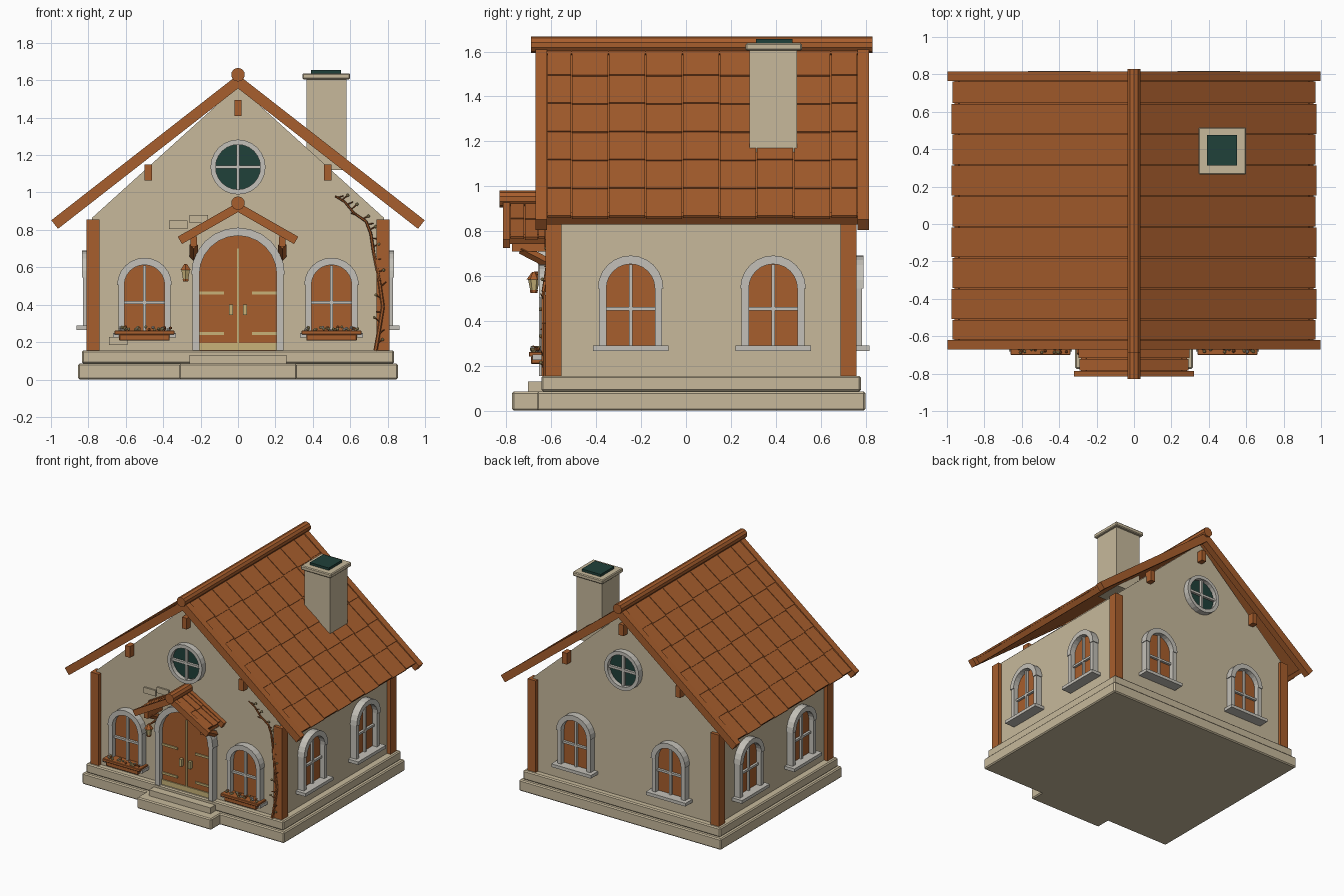
import bpy
import bmesh
import random
from math import atan, cos, sin, pi
from mathutils import Matrix, Vector

random.seed(4)
if "Cube" in bpy.data.objects:
    bpy.data.objects.remove(bpy.data.objects["Cube"])


def material(name, red, green, blue):
    mat = bpy.data.materials.new(name)
    mat.use_nodes = True
    mat.diffuse_color = (red, green, blue, 1)
    mat.node_tree.nodes["Principled BSDF"].inputs["Base Color"].default_value = (red, green, blue, 1)
    return mat


WOOD = material("warm wood", 0.39, 0.112, 0.026)
STUCCO = material("cream stucco", 0.57, 0.485, 0.33)
STONE = material("pale grey stone", 0.55, 0.53, 0.48)
GLASS = material("dark teal glass", 0.014, 0.052, 0.042)
BRASS = material("pale brass", 0.58, 0.45, 0.19)

HERE = Matrix.Identity(4)
FLIP = Matrix.Diagonal((-1, 1, 1, 1))
BOTH = (HERE, FLIP)


def finish(name, bm, mat, bevel=0):
    bmesh.ops.recalc_face_normals(bm, faces=bm.faces)
    mesh = bpy.data.meshes.new(name)
    bm.to_mesh(mesh)
    bm.free()
    mesh.materials.append(mat)
    obj = bpy.data.objects.new(name, mesh)
    bpy.context.collection.objects.link(obj)
    if bevel:
        mod = obj.modifiers.new("soft edge", "BEVEL")
        mod.width, mod.segments = bevel, 1
    return obj


def boxes(name, mat, spans, frames=(HERE,), bevel=0):
    """Boxes given as (x0, x1, y0, y1, z0, z1), repeated in each frame."""
    bm = bmesh.new()
    for frame in frames:
        for span in spans:
            low, high = Vector(span[0::2]), Vector(span[1::2])
            place = Matrix.Translation((low + high) / 2) @ Matrix.Diagonal((*(high - low), 1))
            bmesh.ops.create_cube(bm, size=1, matrix=frame @ place)
    return finish(name, bm, mat, bevel)


def slab(name, mat, faces, depth, frame=HERE):
    """Extrude flat (x, z) polygons towards the frame's -y."""
    bm = bmesh.new()
    for pts in faces:
        bm.faces.new([bm.verts.new((x, 0, z)) for x, z in pts])
    bmesh.ops.remove_doubles(bm, verts=bm.verts, dist=0.0001)
    new = bmesh.ops.extrude_face_region(bm, geom=bm.faces[:])["geom"]
    moved = [v for v in new if isinstance(v, bmesh.types.BMVert)]
    bmesh.ops.translate(bm, verts=moved, vec=(0, -depth, 0))
    bmesh.ops.transform(bm, matrix=frame, verts=bm.verts)
    return finish(name, bm, mat)


def rods(name, mat, runs, sides=8):
    """Straight or tapered rods given as (start, end, radius, end radius)."""
    bm = bmesh.new()
    for start, end, r0, r1 in runs:
        a, b = Vector(start), Vector(end)
        turn = (b - a).to_track_quat("Z", "Y").to_matrix().to_4x4()
        bmesh.ops.create_cone(bm, cap_ends=True, segments=sides, radius1=r0, radius2=r1,
                              depth=(b - a).length, matrix=Matrix.Translation((a + b) / 2) @ turn)
    return finish(name, bm, mat)


def arc(radius, height, steps, turn=pi):
    return [(radius * cos(turn * i / steps), height + radius * sin(turn * i / steps))
            for i in range(steps + 1)]


def band(outer, inner):
    return [(outer[i], outer[i + 1], inner[i + 1], inner[i]) for i in range(len(outer) - 1)]


def arch_frame(name, inner, outer, spring, bottom, depth, frame):
    """Arched stone band on two slightly narrower jambs."""
    slab(name + "_arch", STONE, band(arc(outer, spring, 12), arc(inner, spring, 12)), depth, frame)
    boxes(name + "_jambs", STONE, [(inner, outer - 0.006, -depth + 0.006, 0, bottom, spring)],
          (frame, frame @ FLIP))


def arch_panel(name, mat, half, spring, bottom, depth, frame):
    pts = arc(half, spring, 14) + [(-half, bottom), (half, bottom)]
    slab(name, mat, [pts], depth, frame)


def wall_frame(x, y, z, turn):
    return Matrix.Translation((x, y, z)) @ Matrix.Rotation(turn, 4, "Z")


# Plinth and steps
boxes("lower_plinth", STUCCO, [(-.855, .855, -.665, .80, 0, .085)], bevel=.008)
boxes("upper_plinth", STUCCO, [(-.835, .835, -.645, .78, .085, .155)], bevel=.008)
boxes("lower_step", STUCCO, [(-.315, .315, -.775, -.64, 0, .085)], bevel=.008)
boxes("upper_step", STUCCO, [(-.26, .26, -.705, -.62, .085, .13)])

# Walls and corner posts
FRONT, BACK, SIDE = -.60, .735, .78
gable = [(-SIDE, .15), (SIDE, .15), (SIDE, .865), (0, 1.57), (-SIDE, .865)]
slab("walls", STUCCO, [gable], BACK - FRONT, Matrix.Translation((0, BACK, 0)))
boxes("corner_posts", WOOD, [(.74, .81, y, y + .072, .15, .855) for y in (-.627, .688)], BOTH)
boxes("wall_bricks", STUCCO, [(x, x + .1, FRONT - .012, FRONT, z, z + .044)
                              for x, z in ((-.37, .806), (-.26, .836), (-.69, .184))])


def roof(name, top, slope, reach, y0, y1, board, thick, rows, joints):
    """Two tiled slopes with edge boards, meeting at x = 0."""
    a = atan(slope)
    tilt = Matrix.Translation((0, 0, top)) @ Matrix.Rotation(a, 4, "Y")
    frames = (tilt, FLIP @ tilt)
    length = reach / cos(a)
    end = length - .038
    boxes(name + "_edge_boards", WOOD, [(0, length, y0, y0 + board, -thick, 0),
                                        (0, length, y1 - board, y1, -thick, 0)], frames)
    boxes(name + "_panels", WOOD, [(0, end, y0 + board, y1 - board, -thick + .008, -.02),
                                   (end - .03, end, y0 + board, y1 - board, -thick, -.012)], frames)
    # Each tile is tipped a little so that its lower edge covers the next row
    step, bm = end / rows, bmesh.new()
    for frame in frames:
        for i in range(rows):
            for j, (left, right) in enumerate(zip(joints, joints[1:])):
                size = (step + .012, right - left - .005, .014)
                spot = ((i + .5) * step + .006 * (j % 2), (left + right) / 2, -.013)
                tip = Matrix.Rotation(-.03, 4, "Y")
                bmesh.ops.create_cube(bm, size=1, matrix=frame @ Matrix.Translation(spot) @ tip
                                      @ Matrix.Diagonal((*size, 1)))
    finish(name + "_tiles", bm, WOOD)


# Main roof, ridge and purlin ends
main_joints = [-.62] + [-.51 + .165 * k for k in range(8)] + [.765]
roof("main_roof", 1.63, .78, .998, -.67, .815, .05, .058, 6, main_joints)
rods("main_ridge", WOOD, [((0, -.69, 1.63), (0, .83, 1.63), .037, .037)], 10)
boxes("purlin_ends", WOOD, [(x - .02, x + .02, y, y + .06, z, z + .085)
                            for y in (FRONT - .05, BACK - .01)
                            for x, z in ((-.48, 1.065), (0, 1.41), (.48, 1.065))])

# Chimney
boxes("chimney_shaft", STUCCO, [(.365, .58, .283, .495, 1.12, 1.61)])
boxes("chimney_cap", STUCCO, [(.345, .6, .265, .517, 1.605, 1.637)], bevel=.006)
boxes("chimney_opening", GLASS, [(.39, .55, .312, .475, 1.63, 1.655)])


# Arched windows; local z = 0 is the bottom of the opening
def window(name, frame):
    arch_frame(name + "_frame", .108, .146, .255, 0, .055, frame)
    arch_panel(name + "_pane", WOOD, .112, .255, 0, .012, frame)
    boxes(name + "_bars", STONE, [(-.008, .008, -.03, 0, 0, .36), (-.108, .108, -.03, 0, .155, .171)], (frame,))
    boxes(name + "_sill", STONE, [(-.168, .168, -.083, 0, -.024, 0)], (frame,))


for side, x in (("right", -.5), ("left", .5)):
    window("front_" + side + "_window", wall_frame(x, FRONT, .25, 0))
    window("back_" + side + "_window", wall_frame(x * .8, BACK, .29, pi))
    sign = 1 if x > 0 else -1
    for place, y in (("fore", -.247), ("rear", .388)):
        window(side + "_" + place + "_window", wall_frame(sign * SIDE, y, .29, sign * pi / 2))

# Round gable windows
for name, frame in (("front_round", wall_frame(0, FRONT, 1.136, 0)),
                    ("back_round", wall_frame(0, BACK, 1.136, pi))):
    slab(name + "_ring", STONE, band(arc(.147, 0, 24, 2 * pi), arc(.12, 0, 24, 2 * pi)), .045, frame)
    slab(name + "_glass", GLASS, [arc(.124, 0, 24, 2 * pi)[:-1]], .012, frame)
    boxes(name + "_bars", STONE, [(-.009, .009, -.03, 0, -.12, .12), (-.12, .12, -.03, 0, -.009, .009)], (frame,))

# Door with surround and fittings
door = wall_frame(0, FRONT, 0, 0)
arch_frame("door_surround", .207, .25, .562, .155, .06, door)
arch_panel("door_leaves", WOOD, .21, .562, .155, .02, door)
boxes("door_seam_strip", BRASS, [(-.006, .006, -.028, 0, .19, .70)], (door,))
boxes("door_kick_plate", BRASS, [(-.207, .207, -.028, 0, .157, .195)], (door,))
boxes("door_hinges", BRASS, [(.075, .205, -.028, 0, z, z + .016) for z in (.237, .455)], (door, door @ FLIP))
boxes("door_handles", BRASS, [(.027, .047, -.045, 0, .345, .40)], (door, door @ FLIP))

# Porch roof and brackets
roof("porch_roof", .947, .57, .322, -.815, FRONT, .03, .045, 2, [-.785, -.72, -.66, FRONT])
rods("porch_ridge", WOOD, [((0, -.83, .943), (0, FRONT, .943), .037, .037)], 10)
boxes("porch_beams", WOOD, [(.22, .255, -.775, FRONT, .71, .765)], BOTH)
rods("porch_braces", WOOD, [((x, -.735, .72), (x, -.61, .655), .022, .022) for x in (-.237, .237)], 4)

# Wall lantern
rods("lantern_body", BRASS, [((-.28, -.678, .535), (-.28, -.678, .585), .016, .026)], 6)
rods("lantern_cap", WOOD, [((-.28, -.678, .585), (-.28, -.678, .618), .032, .008),
                           ((-.28, -.678, .525), (-.28, -.678, .537), .016, .018),
                           ((-.28, -.678, .612), (-.28, FRONT, .612), .007, .007)], 6)

# Flower boxes and planting
boxes("flower_boxes", WOOD, [(.365, .635, -.69, FRONT, .208, .242),
                             (.34, .66, -.70, FRONT, .24, .262)], BOTH, bevel=.003)


def scatter(name, mat, spots, size):
    bm = bmesh.new()
    for spot in spots:
        spin = Matrix.Rotation(random.uniform(0, pi), 4, random.choice("XYZ"))
        bmesh.ops.create_icosphere(bm, subdivisions=1, radius=size, matrix=Matrix.Translation(spot) @ spin)
    finish(name, bm, mat)


for name, mat, count in (("blossoms", BRASS, 16), ("pale_blossoms", STONE, 8), ("stems", WOOD, 8)):
    scatter(name, mat, [(s * random.uniform(.36, .64), random.uniform(-.69, -.65), random.uniform(.264, .282))
                        for s in (-1, 1) for _ in range(count)], .009)

# Climbing vine with twigs and leaves
path = [(.735, .155), (.755, .27), (.775, .39), (.755, .53), (.725, .68),
        (.71, .78), (.685, .845), (.62, .89), (.57, .95), (.52, .98)]
path = [Vector((x, -.635 if x > .73 else -.612, z)) for x, z in path]
stem, twigs, leaves = [], [], []
for i, (a, b) in enumerate(zip(path, path[1:])):
    stem.append((a, b, .011 - .0007 * i, .0103 - .0007 * i))
    for t in (.3, .75):
        root = a.lerp(b, t)
        tip = root + Vector((random.choice((-1, 1)) * .032, -.012, random.uniform(-.01, .03)))
        twigs.append((root, tip, .004, .003))
        leaves.append(tip)
rods("vine_stem", WOOD, stem, 6)
rods("vine_twigs", WOOD, twigs, 4)
scatter("vine_leaves", BRASS, leaves[::2], .009)
